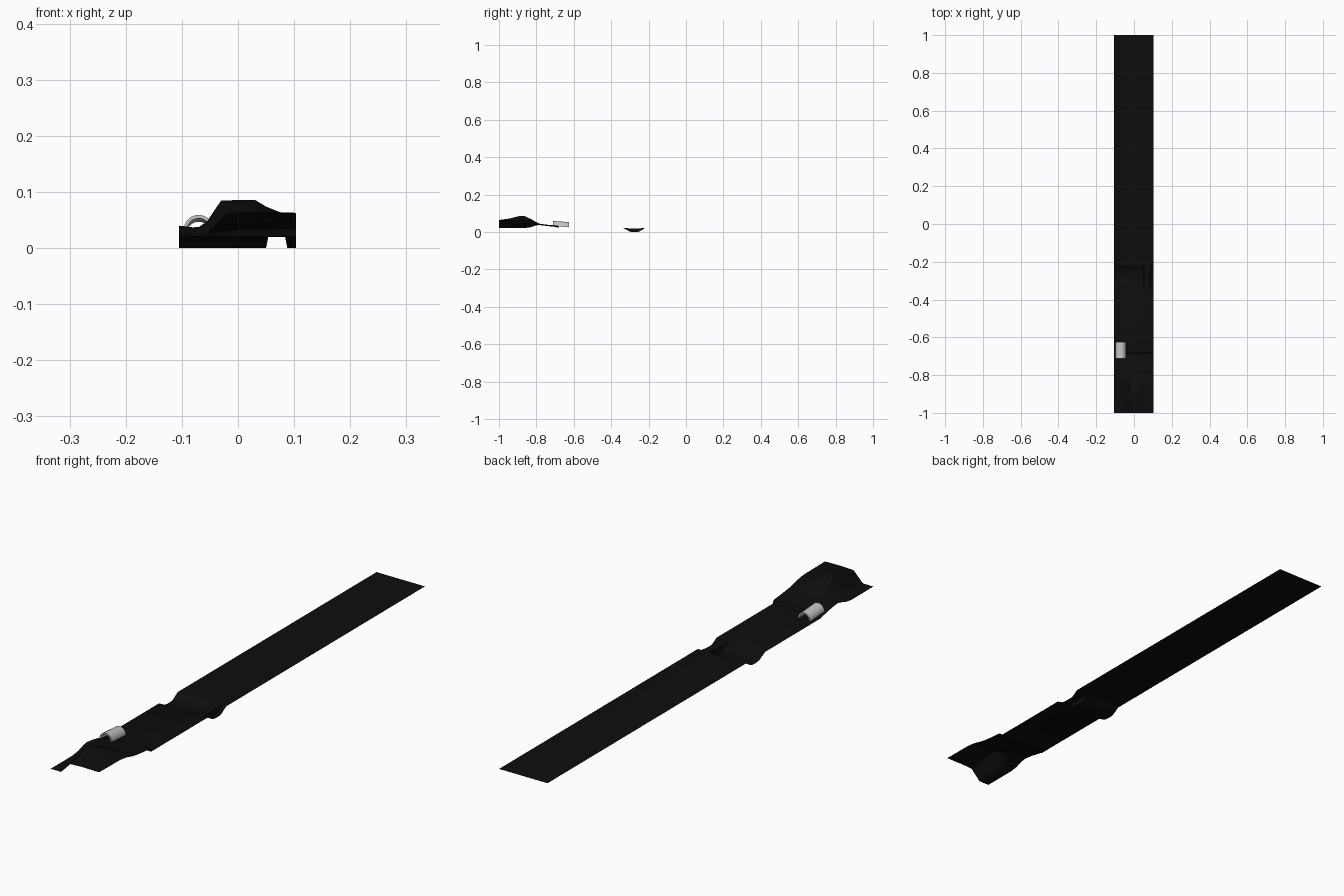
import bpy, bmesh, math

if "Cube" in bpy.data.objects:
    bpy.data.objects.remove(bpy.data.objects["Cube"])


def material(name, rgb):
    m = bpy.data.materials.new(name)
    m.diffuse_color = (*rgb, 1)
    m.use_nodes = True
    m.node_tree.nodes["Principled BSDF"].inputs["Base Color"].default_value = m.diffuse_color
    return m


def make_object(name, bm, mat):
    bmesh.ops.recalc_face_normals(bm, faces=bm.faces)
    me = bpy.data.meshes.new(name)
    bm.to_mesh(me)
    bm.free()
    me.materials.append(mat)
    ob = bpy.data.objects.new(name, me)
    bpy.context.collection.objects.link(ob)
    bpy.context.view_layer.objects.active = ob
    ob.select_set(True)
    bpy.ops.object.shade_smooth_by_angle(angle=math.radians(30))
    ob.select_set(False)
    return ob


def grid_faces(bm, grid, wrap=False):
    for a, b in zip(grid, grid[1:]):
        n = len(a)
        for i in range(n if wrap else n - 1):
            j = (i + 1) % n
            bm.faces.new((a[i], a[j], b[j], b[i]))


def lookup(keys, x):
    for (x0, z0), (x1, z1) in zip(keys, keys[1:]):
        if x <= x1:
            return z0 + (z1 - z0) * max(0, x - x0) / (x1 - x0)
    return keys[-1][1]


black = material("black_webbing", (0.004, 0.004, 0.004))
grey = material("light_grey_metal", (0.55, 0.55, 0.55))

# Strap: thin sheet lofted through cross-sections along y
F = 0.021
flat = [(-0.105, F), (0.103, F)]
dip = [(-0.105, 0), (0.050, 0), (0.054, F - .001), (0.084, F - .001), (0.088, 0), (0.103, 0)]
fold = [(-0.105, 0.040), (-0.08, 0.037), (-0.03, 0.042), (0.103, 0.044)]
lip = [(-0.105, 0.024), (-0.05, 0.028), (0.0, 0.033), (0.103, 0.034)]
rows = [
    (-1.00, [(-0.105, F), (-0.06, F), (-0.02, 0.062), (0.03, 0.064), (0.103, 0.063)]),
    (-0.94, [(-0.105, F), (-0.07, F), (-0.025, 0.072), (0.035, 0.073), (0.075, 0.064), (0.103, 0.062)]),
    (-0.89, [(-0.105, F), (-0.08, 0.027), (-0.055, 0.048), (-0.03, 0.085), (0.03, 0.086), (0.05, 0.074), (0.075, 0.064), (0.103, 0.062)]),
    (-0.865, [(-0.105, F), (-0.08, 0.03), (-0.055, 0.048), (-0.03, 0.084), (0.03, 0.086), (0.05, 0.073), (0.075, 0.064), (0.103, 0.061)]),
    (-0.83, [(-0.105, 0.026), (-0.055, 0.042), (-0.03, 0.068), (0.03, 0.07), (0.06, 0.06), (0.103, 0.056)]),
    (-0.80, [(-0.105, 0.036), (-0.055, 0.038), (-0.03, 0.05), (0.03, 0.052), (0.103, 0.048)]),
    (-0.78, fold), (-0.74, [(x, z - 0.005) for x, z in fold]),
    (-0.685, lip), (-0.68, flat),
    (-0.335, flat), (-0.30, [(x, z + .002 if z == 0 else z) for x, z in dip]),
    (-0.285, dip), (-0.265, dip),
    (-0.25, [(x, z + .002 if z == 0 else z) for x, z in dip]), (-0.22, flat), (1.0, flat),
]
xs = sorted({x for _, keys in rows for x, _ in keys})
bm = bmesh.new()
grid_faces(bm, [[bm.verts.new((x, y, lookup(k, x))) for x in xs] for y, k in rows])
make_object("strap", bm, black)

# Clip: tilted half-tube with wall thickness
bm = bmesh.new()
SEG, R_OUT, R_IN = 20, 0.027, 0.021
rings = []
for y, cz in ((-0.712, 0.032), (-0.626, 0.026)):
    arc = [(r, math.pi * i / SEG) for i in range(SEG + 1) for r in (R_OUT,)]
    arc += [(R_IN, math.pi * i / SEG) for i in range(SEG, -1, -1)]
    rings.append([bm.verts.new((-0.07 + r * math.cos(a), y, cz + r * math.sin(a))) for r, a in arc])
grid_faces(bm, rings, wrap=True)
for ring in rings:
    n = len(ring)
    for i in range(SEG):
        bm.faces.new((ring[i], ring[i + 1], ring[n - 2 - i], ring[n - 1 - i]))
make_object("metal_clip", bm, grey)
